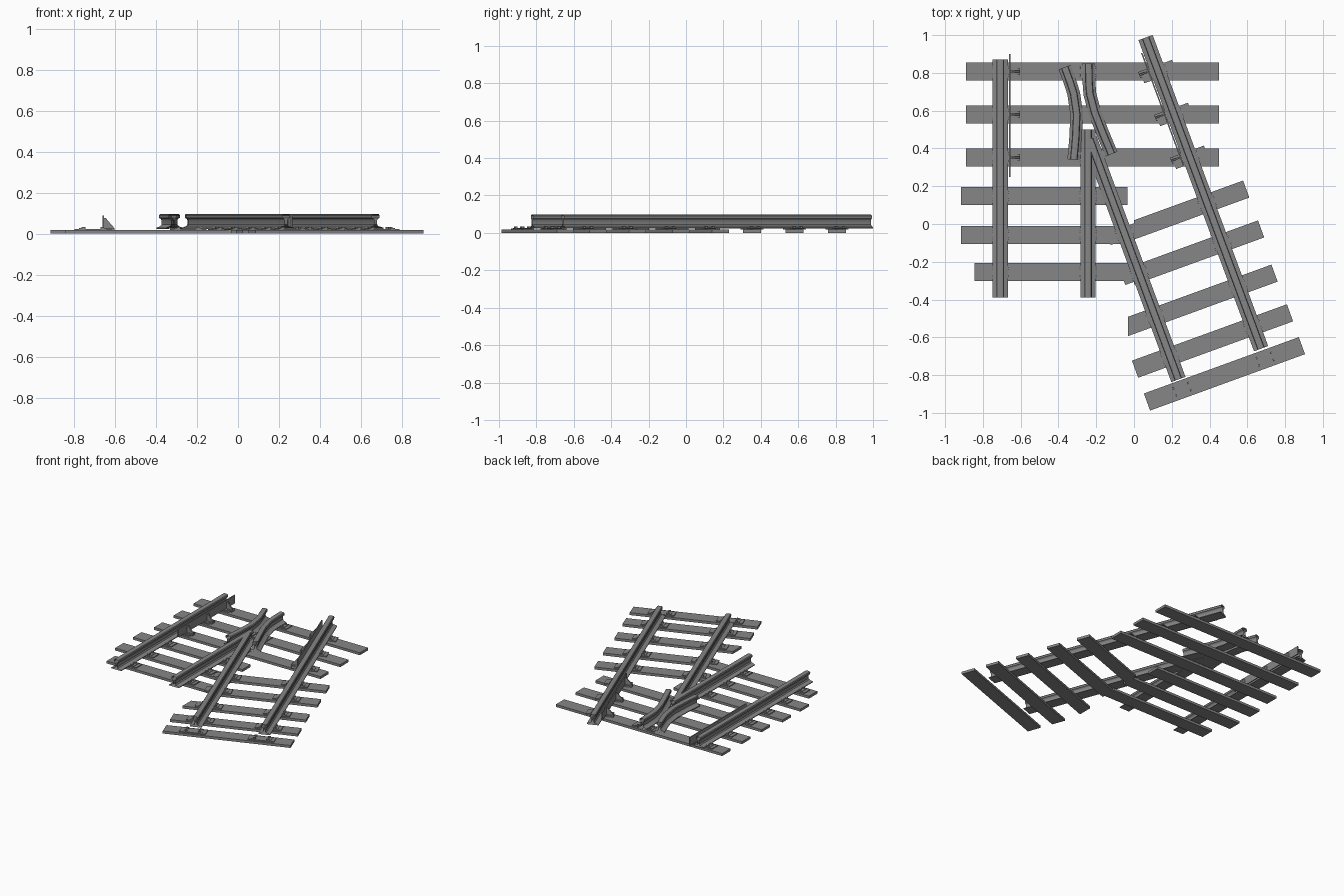
import bpy, bmesh
from math import radians, cos, sin
from mathutils import Vector

old = bpy.data.objects.get("Cube")
if old:
    bpy.data.objects.remove(old)

steel = bpy.data.materials.new("mid grey")
steel.use_nodes = True
GREY = (0.24, 0.24, 0.24, 1)
steel.diffuse_color = GREY
steel.node_tree.nodes["Principled BSDF"].inputs["Base Color"].default_value = GREY


def finish(name, bm, smooth=False):
    bmesh.ops.recalc_face_normals(bm, faces=bm.faces)
    mesh = bpy.data.meshes.new(name)
    bm.to_mesh(mesh)
    bm.free()
    mesh.materials.append(steel)
    obj = bpy.data.objects.new(name, mesh)
    bpy.context.collection.objects.link(obj)
    if smooth:
        bpy.ops.object.select_all(action="DESELECT")
        obj.select_set(True)
        bpy.context.view_layer.objects.active = obj
        bpy.ops.object.shade_smooth_by_angle(angle=radians(35))
    return obj


def prism(bm, outline, offset):
    """Closed solid: outline of 3D points pushed along offset."""
    a = [bm.verts.new(p) for p in outline]
    b = [bm.verts.new(Vector(p) + offset) for p in outline]
    bm.faces.new(a)
    bm.faces.new(b[::-1])
    for i in range(len(a)):
        j = (i + 1) % len(a)
        bm.faces.new((a[i], b[i], b[j], a[j]))


def block(bm, centre, along, length, width, z0, z1):
    """Box lying along a horizontal direction."""
    c, u = Vector((*centre, z0)), along.to_3d()
    v = Vector((-u.y, u.x, 0))
    u, v = u * length / 2, v * width / 2
    prism(bm, [c - u - v, c + u - v, c + u + v, c - u + v], Vector((0, 0, z1 - z0)))


# Rail cross-section: half outline, mirrored
HALF = [(0.040, 0.024), (0.040, 0.029), (0.013, 0.037), (0.007, 0.045), (0.007, 0.066),
        (0.011, 0.073), (0.019, 0.077), (0.020, 0.089), (0.016, 0.095), (0.009, 0.097)]
SECTION = HALF + [(-x, z) for x, z in reversed(HALF)]


def rail(name, points, foot=1.0):
    """Sweep the open-ended rail section along a path."""
    path = [Vector(p) for p in points]
    bm, rings = bmesh.new(), []
    for i, p in enumerate(path):
        t = (path[min(i + 1, len(path) - 1)] - path[max(i - 1, 0)]).normalized()
        side = Vector((t.y, -t.x))
        rings.append([bm.verts.new((*(p + side * x * (foot if z < 0.035 else 1)), z))
                      for x, z in SECTION])
    n = len(SECTION)
    for r, s in zip(rings, rings[1:]):
        for k in range(n):
            bm.faces.new((r[k], r[(k + 1) % n], s[(k + 1) % n], s[k]))
    return finish(name, bm, True)


# Running rails
LEFT = ((-0.708, -0.39), (-0.708, 0.87))
MID = ((-0.243, -0.39), (-0.243, 0.50))
DIAG = ((0.235, -0.823), (-0.235, 0.45))
OUTER = ((0.673, -0.66), (0.061, 0.987))
rail("straight_outer_rail", LEFT)
rail("straight_inner_rail", MID)
rail("branch_inner_rail", DIAG)
rail("branch_outer_rail", OUTER)

# Bent wing rails around the crossing point
rail("right_wing_rail", [(-0.367, 0.83), (-0.338, 0.75), (-0.319, 0.69), (-0.303, 0.58),
                         (-0.309, 0.45), (-0.319, 0.34)], 0.85)
rail("left_wing_rail", [(-0.24, 0.85), (-0.239, 0.76), (-0.234, 0.69), (-0.208, 0.59),
                        (-0.165, 0.48), (-0.119, 0.37)], 0.85)

# Sleepers: centre-line ends
X = Vector((1, 0))
SLOPE = Vector((cos(radians(20)), sin(radians(20))))
TOP, WIDTH = 0.018, 0.096
straight = [(-0.89, 0.45, 0.807), (-0.89, 0.45, 0.58), (-0.89, 0.45, 0.353),
            (-0.915, -0.035, 0.148), (-0.915, 0.0, -0.058), (-0.845, 0.0, -0.255)]
slanted = [(0.594, 0.185, 0.0), (0.673, -0.026, 0.0), (0.744, -0.26, -0.033),
           (0.826, -0.47, None), (0.889, -0.644, None)]
bm = bmesh.new()
for x0, x1, y in straight:
    block(bm, ((x0 + x1) / 2, y), X, x1 - x0, WIDTH, 0, TOP)
finish("straight_sleepers", bm)

bm = bmesh.new()
across = Vector((-SLOPE.y, SLOPE.x)) * WIDTH / 2
for x, y, cut in slanted:
    end = Vector((x, y))
    corners = [end - across, end + across]
    for c in (end + across, end - across):
        # square end, or an end trimmed parallel to the straight track
        run = 0.873 if cut is None else (c.x - cut) / SLOPE.x
        corners.append(c - SLOPE * run)
    prism(bm, [(c.x, c.y, 0) for c in corners], Vector((0, 0, TOP)))
finish("branch_sleepers", bm)

# Tie plates with spikes where rails cross sleepers
bm = bmesh.new()


def tie_plate(c, u):
    v = Vector((-u.y, u.x))
    block(bm, c, u, 0.18, 0.066, TOP, 0.024)
    for su in (-1, 1):
        block(bm, c + u * su * 0.056, u, 0.022, 0.06, 0.023, 0.027)
        for sv in (-1, 1):
            block(bm, c + u * su * 0.046 + v * sv * 0.02, u, 0.018, 0.012, 0.024, 0.034)


def cross(line, p, u):
    a, b = Vector(line[0]), Vector(line[1])
    d, w = b - a, Vector(p) - a
    return a + d * (w.x * u.y - w.y * u.x) / (d.x * u.y - d.y * u.x)


for i, (x0, x1, y) in enumerate(straight):
    tie_plate(cross(LEFT, (x0, y), X), X)
    tie_plate(cross(MID, (x0, y), X), X)
    if i < 3:
        tie_plate(cross(OUTER, (x0, y), X), SLOPE)
for x, y, cut in slanted:
    tie_plate(cross(OUTER, (x, y), SLOPE), SLOPE)
    tie_plate(cross(DIAG, (x, y), SLOPE), SLOPE)
finish("tie_plates", bm)


def guard(name, start, end, inward, sleepers):
    """Upright check plate with triangular braces on its inner side."""
    a, b = Vector(start), Vector(end)
    t = (b - a).normalized()
    n = Vector((-t.y, t.x))
    n = n if n.dot(inward) > 0 else -n
    bm = bmesh.new()
    block(bm, (a + b) / 2, t, (b - a).length, 0.007, 0.03, 0.09)
    for y in sleepers:
        p = a + (b - a) * (y - a.y) / (b.y - a.y)
        shape = [(0, 0.024), (0.05, 0.024), (0.05, 0.034), (0.034, 0.05), (0.012, 0.076), (0, 0.076)]
        prism(bm, [(*(p + n * s - t * 0.005), z) for s, z in shape], t.to_3d() * 0.01)
        block(bm, p + n * 0.028, n, 0.05, 0.034, TOP, 0.028)
    finish(name, bm)


# Guards beside the two outer rails
ROWS = (0.807, 0.58, 0.353)
guard("straight_guard", (-0.657, 0.25), (-0.657, 0.90), Vector((1, 0)), ROWS)
guard("branch_guard", (0.262, 0.31), (0.041, 0.905), Vector((-1, 0)), ROWS)
